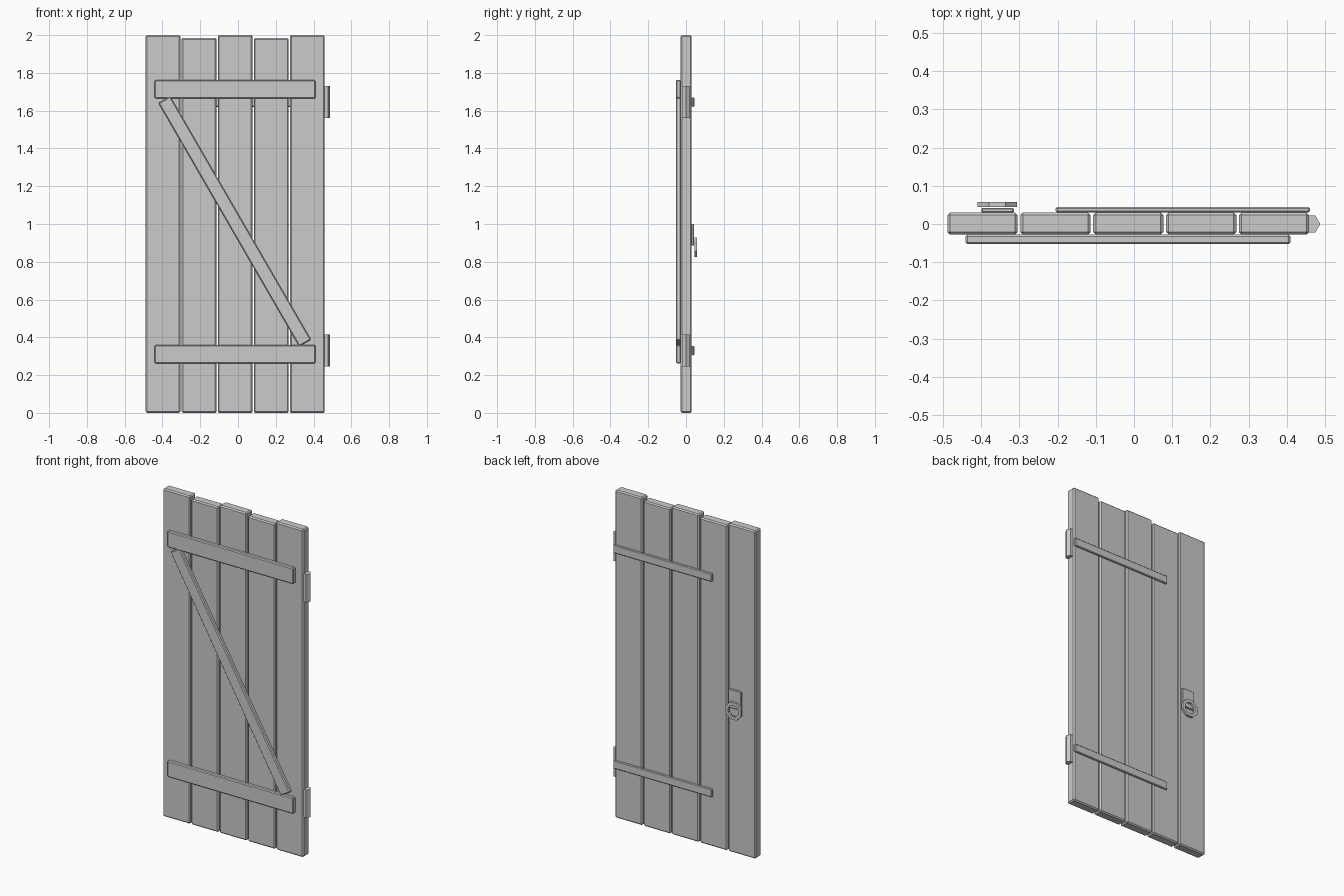
import bpy, bmesh, math
from mathutils import Matrix

if "Cube" in bpy.data.objects:
    bpy.data.objects.remove(bpy.data.objects["Cube"])

grey = bpy.data.materials.new("plain_grey")
grey.use_nodes = True
COLOUR = (0.6, 0.6, 0.6, 1)
grey.diffuse_color = COLOUR
grey.node_tree.nodes["Principled BSDF"].inputs["Base Color"].default_value = COLOUR


def finish(bm, name):
    bmesh.ops.recalc_face_normals(bm, faces=bm.faces)
    mesh = bpy.data.meshes.new(name)
    bm.to_mesh(mesh)
    bm.free()
    mesh.materials.append(grey)
    obj = bpy.data.objects.new(name, mesh)
    bpy.context.collection.objects.link(obj)
    return obj


def box(name, x, y, z, bevel=0.0, tilt=0.0):
    """Box from (min, max) ranges, chamfered and tilted about the y axis."""
    bm = bmesh.new()
    bmesh.ops.create_cube(bm, size=1)
    bmesh.ops.scale(bm, verts=bm.verts, vec=[b - a for a, b in (x, y, z)])
    if bevel:
        bmesh.ops.bevel(bm, geom=bm.edges[:], offset=bevel, segments=1, affect='EDGES')
    bmesh.ops.rotate(bm, verts=bm.verts, matrix=Matrix.Rotation(tilt, 3, 'Y'))
    obj = finish(bm, name)
    obj.location = [(a + b) / 2 for a, b in (x, y, z)]
    return obj


# Five planks, every second one slightly shorter
for i in range(5):
    left = -0.489 + i * 0.191
    box(f"plank_{i + 1}", (left, left + 0.184), (-0.028, 0.03),
        (0, 1.985 if i % 2 else 2.0), 0.007)

# Battens, straps and hinge knuckles at the two fixing heights
for label, batten_z, hinge_z in (("lower", 0.311, 0.33), ("upper", 1.713, 1.645)):
    box(f"{label}_batten", (-0.441, 0.41), (-0.053, -0.028),
        (batten_z - 0.049, batten_z + 0.049), 0.005)
    box(f"{label}_strap", (-0.205, 0.461), (0.03, 0.044),
        (hinge_z - 0.025, hinge_z + 0.025), 0.004)
    bm = bmesh.new()
    bmesh.ops.create_cone(bm, cap_ends=True, segments=6, radius1=0.025, radius2=0.025,
                          depth=0.17, matrix=Matrix.Rotation(math.pi / 6, 4, 'Z'))
    # Turn the hexagon so that one corner points sideways
    outer = max(bm.verts, key=lambda v: v.co.x).co
    turn = -math.atan2(outer.y, outer.x)
    bmesh.ops.rotate(bm, verts=bm.verts, matrix=Matrix.Rotation(turn, 3, 'Z'))
    finish(bm, f"{label}_hinge_knuckle").location = (0.463, 0, hinge_z)

# Diagonal brace between the battens
start, end = (-0.39, 1.658), (0.355, 0.37)
dx, dz = end[0] - start[0], end[1] - start[1]
half = math.hypot(dx, dz) / 2
mid_x, mid_z = (start[0] + end[0]) / 2, (start[1] + end[1]) / 2
box("diagonal_brace", (mid_x - 0.036, mid_x + 0.036), (-0.053, -0.028),
    (mid_z - half, mid_z + half), 0.005, math.atan2(dx, dz))

# Handle plate
box("handle_plate", (-0.4, -0.315), (0.03, 0.042), (0.885, 1.0), 0.003)

# Eight-sided pull ring with a flat top
bm = bmesh.new()
loops = []
for radius, y in ((0.056, 0.044), (0.056, 0.057), (0.036, 0.057), (0.036, 0.044)):
    angles = [(k + 0.5) * math.pi / 4 for k in range(8)]
    loops.append([bm.verts.new((radius * math.cos(a), y, radius * math.sin(a)))
                  for a in angles])
for a, b in zip(loops, loops[1:] + loops[:1]):
    for k in range(8):
        n = (k + 1) % 8
        bm.faces.new((a[k], a[n], b[n], b[k]))
finish(bm, "pull_ring").location = (-0.358, 0, 0.878)
